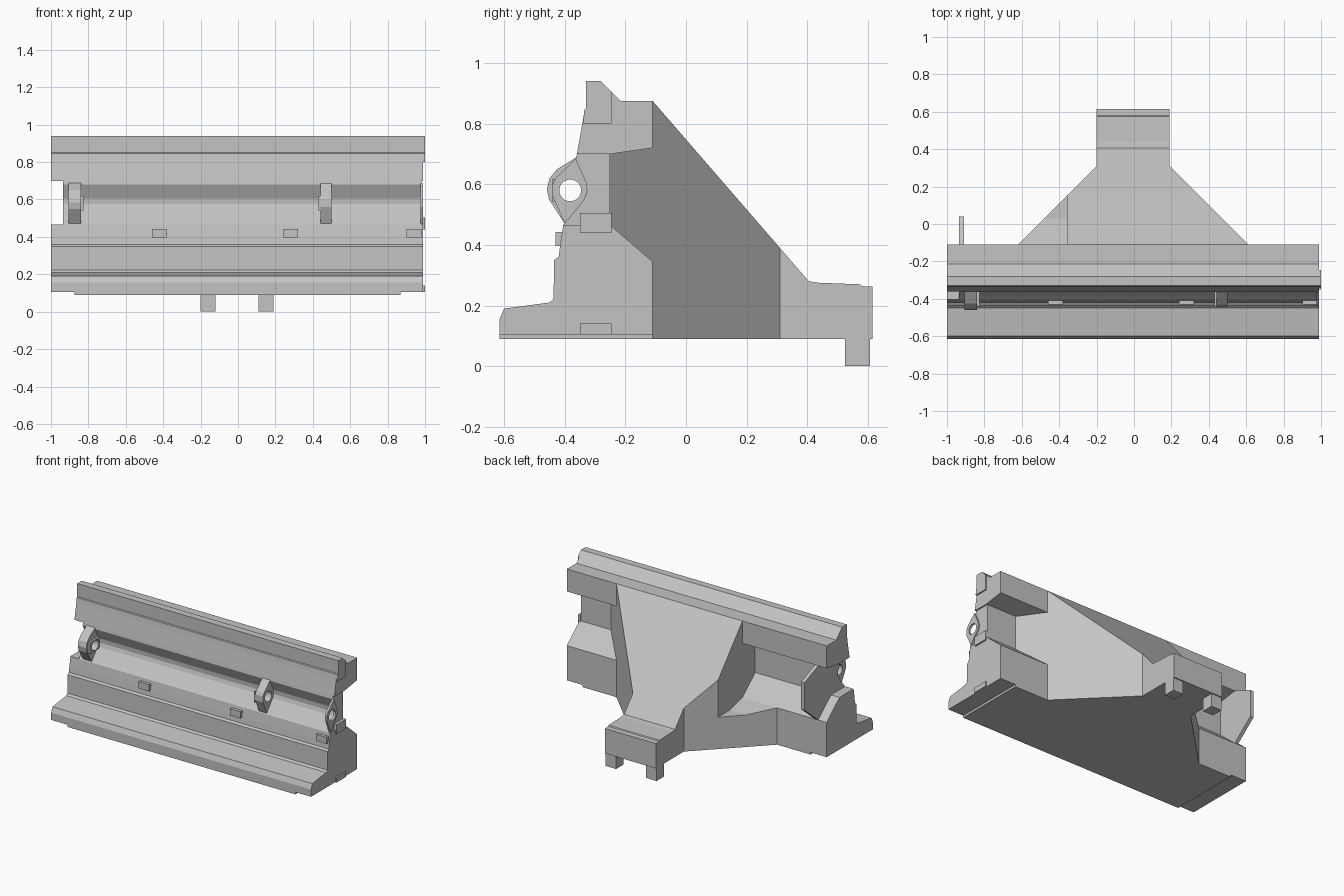
import bpy, bmesh, math

if "Cube" in bpy.data.objects:
    bpy.data.objects.remove(bpy.data.objects["Cube"])

grey = bpy.data.materials.new("plain grey")
grey.diffuse_color = (0.55, 0.55, 0.55, 1)
grey.use_nodes = True
grey.node_tree.nodes["Principled BSDF"].inputs["Base Color"].default_value = grey.diffuse_color


def finish(bm, name):
    bmesh.ops.recalc_face_normals(bm, faces=bm.faces[:])
    me = bpy.data.meshes.new(name)
    bm.to_mesh(me)
    bm.free()
    me.materials.append(grey)
    ob = bpy.data.objects.new(name, me)
    bpy.context.collection.objects.link(ob)
    return ob


def prism(name, x0, x1, *loops):
    """Extrude a (y, z) outline, with optional holes, along x."""
    bm = bmesh.new()
    edges = []
    for loop in loops:
        vs = [bm.verts.new((x0, y, z)) for y, z in loop]
        edges += [bm.edges.new((v, vs[i - 1])) for i, v in enumerate(vs)]
    bmesh.ops.triangle_fill(bm, edges=edges, use_beauty=True)
    geo = bmesh.ops.extrude_face_region(bm, geom=bm.faces[:])["geom"]
    bmesh.ops.translate(bm, vec=(x1 - x0, 0, 0),
                        verts=[g for g in geo if isinstance(g, bmesh.types.BMVert)])
    return finish(bm, name)


def box(name, x0, x1, y0, y1, z0, z1):
    return prism(name, x0, x1, [(y0, z0), (y1, z0), (y1, z1), (y0, z1)])


def loft(name, stations):
    """Join rectangular sections (y, left x, right x, top z) standing on the base level."""
    bm = bmesh.new()
    rings = [[bm.verts.new(p) for p in ((l, y, BASE), (r, y, BASE), (r, y, t), (l, y, t))]
             for y, l, r, t in stations]
    for a, b in zip(rings, rings[1:]):
        for i in range(4):
            bm.faces.new((a[i - 1], a[i], b[i], b[i - 1]))
    bm.faces.new(rings[0])
    bm.faces.new(rings[-1])
    return finish(bm, name)


BASE = 0.09
LEFT, RIGHT, CX = -1.0, 0.99, -0.005

# long beam: lower flange, thin web, upper flange
prism("lower_flange", LEFT, RIGHT, [
    (-.615, .105), (-.615, .155), (-.60, .19), (-.45, .21), (-.437, .222), (-.435, .35),
    (-.42, .36), (-.415, .40), (-.405, .465), (-.25, .465), (-.11, .345), (-.11, .105)])
box("base_slab", -.875, .87, -.615, -.11, BASE, .105)
prism("web", -.935, .98, [
    (-.405, .465), (-.385, .488), (-.335, .55), (-.326, .575), (-.328, .605),
    (-.363, .68), (-.36, .70), (-.25, .70), (-.25, .465)])
prism("upper_flange", LEFT, RIGHT, [
    (-.36, .70), (-.34, .81), (-.335, .845), (-.33, .85), (-.33, .94), (-.28, .94),
    (-.27, .93), (-.215, .875), (-.11, .875), (-.11, .72), (-.25, .70)])

# locating tabs on the right end
prism("end_tab_top", RIGHT, 1.0, [
    (-.34, .80), (-.335, .845), (-.33, .85), (-.33, .94), (-.28, .94), (-.245, .905), (-.245, .80)])
box("end_tab_middle", .98, 1.0, -.35, -.245, .44, .505)
box("end_tab_bottom", RIGHT, 1.0, -.35, -.245, .105, .14)

# small stops on the front ledge
for i, x in enumerate((-.46, .24, .90)):
    box(f"front_stop_{i + 1}", x, min(x + .08, RIGHT), -.43, -.39, .397, .443)

# pierced lugs and their bushings in the front recess
hole = [(-.382 + .036 * math.cos(k * math.tau / 24), .58 + .036 * math.sin(k * math.tau / 24))
        for k in range(24)]
back = [(-.385, .488), (-.335, .55), (-.325, .58), (-.328, .605), (-.36, .675)]
round_lug = [(-.36, .69), (-.425, .65), (-.45, .62), (-.459, .585), (-.452, .55), (-.40, .47)]
flat_lug = [(-.363, .685), (-.43, .62), (-.44, .60), (-.44, .56), (-.40, .47)]
bushing = [(-.44, .542), (-.335, .542), (-.335, .618), (-.44, .618)]
prism("left_lug", -.905, -.84, round_lug + back, hole)
prism("left_bushing", -.84, -.825, bushing, hole)
prism("middle_lug", .44, .50, flat_lug + back, hole)
prism("middle_bushing", .43, .44, bushing, hole)
prism("right_lug", .975, .99, flat_lug + back, hole)

# thin end plate behind the web
prism("end_plate", -.935, -.91, [
    (-.25, .465), (-.11, .345), (.04, .47), (.04, .66), (-.11, .72), (-.25, .70)])

# tapering rear buttress, cut back on the left side
def half_width(y):
    return max(.195, .195 + .31 - y)


tops = [(-.25, .81), (-.11, .875), (.155, .569), (.31, .39), (.405, .28), (.44, .275),
        (.575, .27), (.58, .264), (.615, .262)]
loft("rear_buttress", [(y, CX - min(.35, half_width(y)), CX + half_width(y), t)
                       for y, t in tops])
loft("buttress_step", [(y, CX - half_width(y), CX - .349, t)
                       for y, t in ((-.25, .465), (-.11, .345), (.03, .312), (.155, .31))])

# two feet under the buttress tail
for side, s in (("left", -1), ("right", 1)):
    a, b = sorted((CX + s * .115, CX + s * .195))
    box(f"{side}_foot", a, b, .525, .607, 0, BASE)
